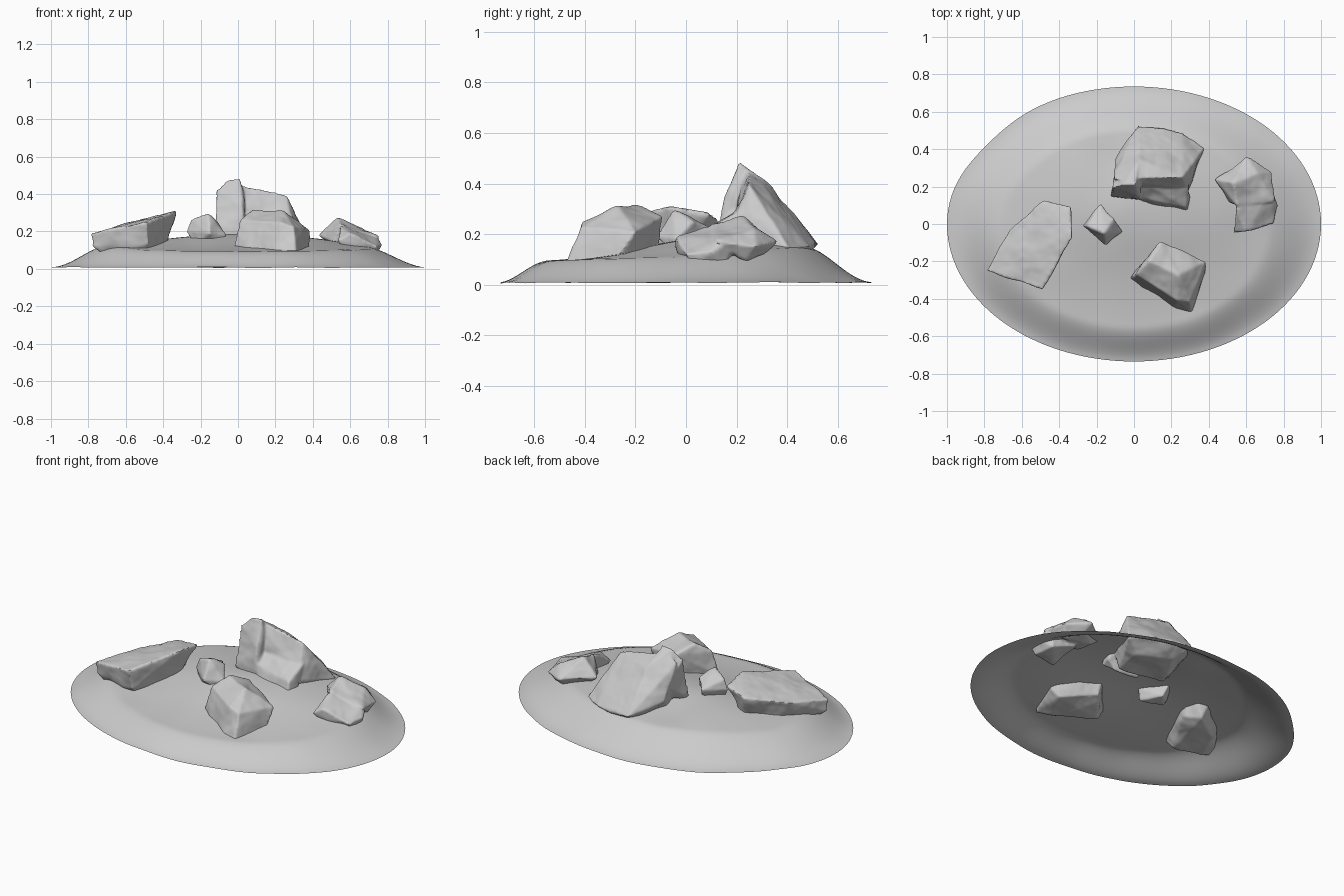
import bpy, bmesh, math
from mathutils import Vector, noise


def finish(obj, angle):
    bpy.ops.object.select_all(action='DESELECT')
    bpy.context.view_layer.objects.active = obj
    obj.select_set(True)
    bpy.ops.object.shade_smooth_by_angle(angle=math.radians(angle))


def bump(x, y, cx, cy, sx, sy, px=2):
    return math.exp(-abs((x - cx) / sx) ** px - ((y - cy) / sy) ** 2)


# Ground: open oval mound, steep rim, front terrace, domed middle
def ground_height(x, y, r):
    back = 0.5 + 0.5 * y / 0.735
    width = 0.23 + 0.11 * back
    t = min(1, (1 - r) / width)
    s = t * t * (3 - 2 * t) * 0.7 + 0.3 * t
    top = 0.08 + 0.1 * bump(x, y, 0.03, 0.12, 0.62, 0.4 if y < 0.12 else 0.52, 2.6)
    top -= 0.018 * bump(x, y, -0.12, 0.32, 0.14, 0.16)
    top += 0.018 * bump(x, y, -0.75, -0.15, 0.3, 0.45)
    return 0.008 + s * top + 0.004 * noise.noise(Vector((x * 5, y * 5, 8)))


def make_ground(rings=44, segs=120):
    bm = bmesh.new()
    centre = bm.verts.new((0, 0, ground_height(0, 0, 0)))
    prev = None
    for i in range(1, rings + 1):
        r = i / rings
        ring = []
        for j in range(segs):
            a = 2 * math.pi * j / segs
            k = 1 - 0.025 * math.exp(-((a - 2.5) / 0.3) ** 2)
            x, y = r * k * math.cos(a), 0.735 * r * k * math.sin(a)
            ring.append(bm.verts.new((x, y, max(0, ground_height(x, y, r)))))
        for j in range(segs):
            n = (j + 1) % segs
            if prev:
                bm.faces.new((prev[j], ring[j], ring[n], prev[n]))
            else:
                bm.faces.new((centre, ring[j], ring[n]))
        prev = ring
    me = bpy.data.meshes.new("ground")
    bm.to_mesh(me)
    bm.free()
    obj = bpy.data.objects.new("ground", me)
    bpy.context.collection.objects.link(obj)
    finish(obj, 40)


# Rock: hulls fused by a remesh, softened and chipped with noise
def make_rock(name, *hulls):
    bm = bmesh.new()
    for pts in hulls:
        part = bmesh.new()
        for p in pts:
            part.verts.new(p)
        res = bmesh.ops.convex_hull(part, input=part.verts)
        loose = [g for g in res["geom_interior"] if isinstance(g, bmesh.types.BMVert)]
        bmesh.ops.delete(part, geom=loose, context='VERTS')
        bmesh.ops.recalc_face_normals(part, faces=part.faces)
        tmp = bpy.data.meshes.new("part")
        part.to_mesh(tmp)
        part.free()
        bm.from_mesh(tmp)
        bpy.data.meshes.remove(tmp)
    me = bpy.data.meshes.new(name)
    bm.to_mesh(me)
    bm.free()
    obj = bpy.data.objects.new(name, me)
    bpy.context.collection.objects.link(obj)
    rm = obj.modifiers.new("fuse", 'REMESH')
    rm.mode, rm.voxel_size = 'VOXEL', 0.008
    sm = obj.modifiers.new("soften", 'SMOOTH')
    sm.factor, sm.iterations = 0.5, 3
    deps = bpy.context.evaluated_depsgraph_get()
    baked = bpy.data.meshes.new_from_object(obj.evaluated_get(deps))
    obj.modifiers.clear()
    obj.data = baked
    baked.name = name
    moved = [v.co + v.normal * (0.010 * noise.noise(v.co * 9) + 0.002 * noise.noise(v.co * 25))
             for v in baked.vertices]
    for v, co in zip(baked.vertices, moved):
        v.co = co
    finish(obj, 50)


make_ground()

# Tall back rock: leaning slab, a peak on its left, a ledge at its foot
make_rock("tall_back_rock",
          [(-0.11, 0.24, 0.42), (-0.03, 0.24, 0.46), (0.05, 0.29, 0.41), (0.26, 0.25, 0.395),
           (0.30, 0.25, 0.29), (0.0, 0.18, 0.20), (0.29, 0.17, 0.2), (0.02, 0.53, 0.16),
           (0.26, 0.49, 0.15), (0.38, 0.41, 0.14), (-0.10, 0.35, 0.22), (0.03, 0.34, 0.39),
           (-0.04, 0.2, 0.10), (0.25, 0.17, 0.09), (0.08, 0.44, 0.09), (0.28, 0.36, 0.09)],
          [(-0.12, 0.19, 0.42), (-0.06, 0.21, 0.475), (0.01, 0.21, 0.485), (0.03, 0.20, 0.43),
           (-0.12, 0.15, 0.18), (0.02, 0.15, 0.34), (0.04, 0.12, 0.14), (-0.09, 0.33, 0.30),
           (0.02, 0.33, 0.40), (0.04, 0.42, 0.2)],
          [(0.03, 0.14, 0.24), (0.05, 0.1, 0.14), (0.29, 0.06, 0.15), (0.28, 0.09, 0.22),
           (0.30, 0.14, 0.15), (0.29, 0.22, 0.29), (0.05, 0.22, 0.31), (0.1, 0.15, 0.10),
           (0.25, 0.13, 0.10)])

# Flat left rock tilting up to the right
make_rock("flat_left_rock",
          [(-0.79, -0.25, 0.19), (-0.78, -0.24, 0.12), (-0.67, -0.03, 0.22), (-0.48, 0.13, 0.26),
           (-0.34, 0.09, 0.28), (-0.33, -0.07, 0.31), (-0.49, -0.35, 0.25), (-0.48, -0.33, 0.13),
           (-0.69, -0.24, 0.07), (-0.50, -0.26, 0.06), (-0.38, -0.03, 0.11), (-0.44, 0.06, 0.08),
           (-0.61, -0.05, 0.07)])

# Blocky front rock
make_rock("front_rock",
          [(0.01, -0.27, 0.26), (0.08, -0.20, 0.315), (0.14, -0.09, 0.27), (0.385, -0.20, 0.21),
           (0.24, -0.27, 0.31), (0.30, -0.42, 0.23), (0.23, -0.41, 0.25), (-0.02, -0.29, 0.12),
           (0.22, -0.45, 0.09), (0.31, -0.475, 0.08), (0.385, -0.27, 0.11), (0.15, -0.12, 0.09),
           (0.03, -0.27, 0.05), (0.26, -0.40, 0.05), (0.34, -0.24, 0.06)])

# Low right rock: ridge and a toe toward the front
make_rock("right_rock",
          [(0.43, 0.24, 0.18), (0.49, 0.23, 0.23), (0.53, 0.22, 0.275), (0.60, 0.36, 0.17),
           (0.74, 0.28, 0.15), (0.66, 0.27, 0.22), (0.55, 0.10, 0.24), (0.51, 0.12, 0.14),
           (0.75, 0.12, 0.17), (0.50, 0.24, 0.12), (0.70, 0.24, 0.09), (0.62, 0.31, 0.12)],
          [(0.55, 0.05, 0.22), (0.53, -0.05, 0.15), (0.60, -0.04, 0.19), (0.75, 0.0, 0.12),
           (0.77, 0.10, 0.13), (0.73, 0.18, 0.18), (0.56, 0.18, 0.25), (0.74, 0.02, 0.06),
           (0.58, 0.0, 0.07), (0.72, 0.16, 0.06), (0.58, 0.2, 0.10)])

# Small centre rock
make_rock("small_rock",
          [(-0.28, -0.01, 0.20), (-0.25, -0.01, 0.26), (-0.16, -0.05, 0.295), (-0.18, 0.11, 0.22),
           (-0.11, 0.03, 0.25), (-0.06, -0.04, 0.18), (-0.15, -0.12, 0.19),
           (-0.24, -0.03, 0.12), (-0.09, -0.06, 0.12), (-0.16, 0.06, 0.12)])
